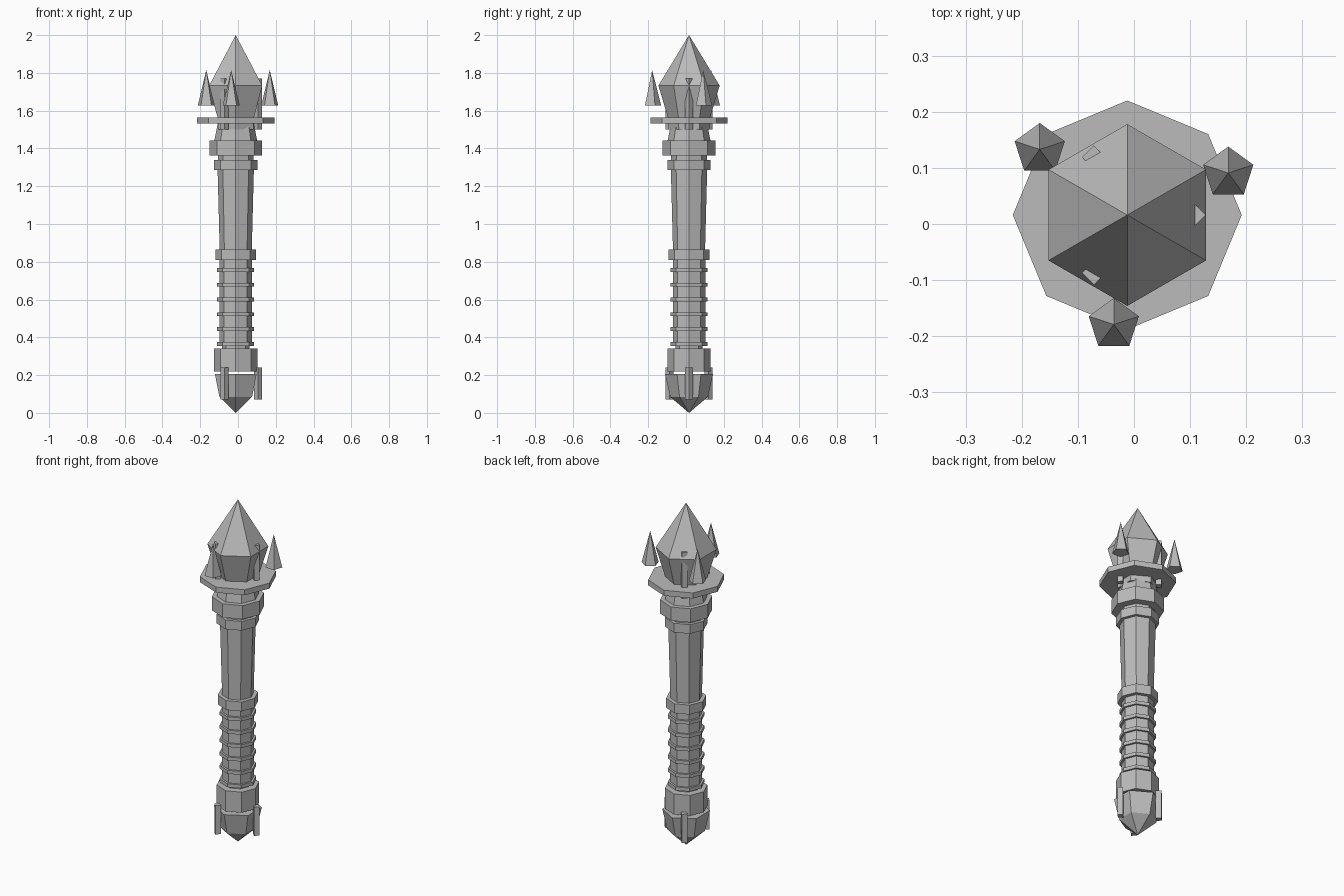
import bpy, bmesh, math

if "Cube" in bpy.data.objects:
    bpy.data.objects.remove(bpy.data.objects["Cube"])

CX, CY = -0.012, 0.016          # axis of the staff

grey = bpy.data.materials.new("plain grey")
grey.diffuse_color = (0.5, 0.5, 0.5, 1.0)
grey.use_nodes = True
grey.node_tree.nodes["Principled BSDF"].inputs["Base Color"].default_value = grey.diffuse_color


def lathe(name, sides, profile, x=CX, y=CY, start=90):
    """Closed flat-faced solid from (radius, z) pairs, bottom to top."""
    bm = bmesh.new()
    rows = []
    for r, z in profile:
        if r == 0:
            rows.append([bm.verts.new((x, y, z))] * sides)
            continue
        row = []
        for i in range(sides):
            a = math.radians(start) + math.tau * i / sides
            row.append(bm.verts.new((x + r * math.cos(a), y + r * math.sin(a), z)))
        rows.append(row)
    for low, high in zip(rows, rows[1:]):
        for i in range(sides):
            j = (i + 1) % sides
            corners = [low[i], low[j], high[j], high[i]]
            bm.faces.new(list(dict.fromkeys(corners)))
    if profile[0][0]:
        bm.faces.new(rows[0][::-1])
    if profile[-1][0]:
        bm.faces.new(rows[-1])
    bmesh.ops.recalc_face_normals(bm, faces=bm.faces)
    mesh = bpy.data.meshes.new(name)
    bm.to_mesh(mesh)
    bm.free()
    mesh.materials.append(grey)
    obj = bpy.data.objects.new(name, mesh)
    bpy.context.collection.objects.link(obj)
    return obj


# Pommel gem and the collar floating above it
lathe("pommel_gem", 6, [(0, 0), (0.10, 0.085), (0.127, 0.205)])
lathe("pommel_collar", 8, [(0.114, 0.22), (0.114, 0.34)])

# Grip with raised wraps
lathe("grip_core", 8, [(0.072, 0.34), (0.072, 0.36), (0.086, 0.36),
                       (0.086, 0.81)])
for i in range(6):
    z = 0.355 + 0.0784 * i
    lathe(f"grip_wrap_{i + 1}", 8, [(0.098, z), (0.098, z + 0.02)])

# Shaft and its bands
lathe("middle_band", 8, [(0.108, 0.81), (0.108, 0.865)])
lathe("shaft", 8, [(0.085, 0.865), (0.096, 1.285)])
lathe("upper_band", 8, [(0.114, 1.285), (0.114, 1.338)])
lathe("neck", 8, [(0.095, 1.338), (0.095, 1.363)])
lathe("head_collar", 8, [(0.14, 1.363), (0.14, 1.443)])
lathe("collar_taper", 8, [(0.113, 1.443), (0.095, 1.533)])
lathe("guard_ring", 8, [(0.204, 1.533), (0.204, 1.565)])

# Crystal head
lathe("head_crystal", 6, [(0.108, 1.50), (0.112, 1.565), (0.162, 1.733), (0, 2.0)])

# Three small posts around the head and around the pommel
for i in range(3):
    a = math.tau * i / 3
    x, y = CX + 0.119 * math.cos(a), CY + 0.119 * math.sin(a)
    lathe(f"head_post_{i + 1}", 4, [(0.021, 1.50), (0.021, 1.77)], x, y)
    lathe(f"pommel_post_{i + 1}", 4, [(0.021, 0.072), (0.021, 0.24)], x, y)

# Floating spikes
for i, (x, y) in enumerate([(-0.168, 0.133), (0.168, 0.091), (-0.036, -0.179)]):
    lathe(f"spike_{i + 1}", 5, [(0.047, 1.628), (0, 1.815)], x, y)
